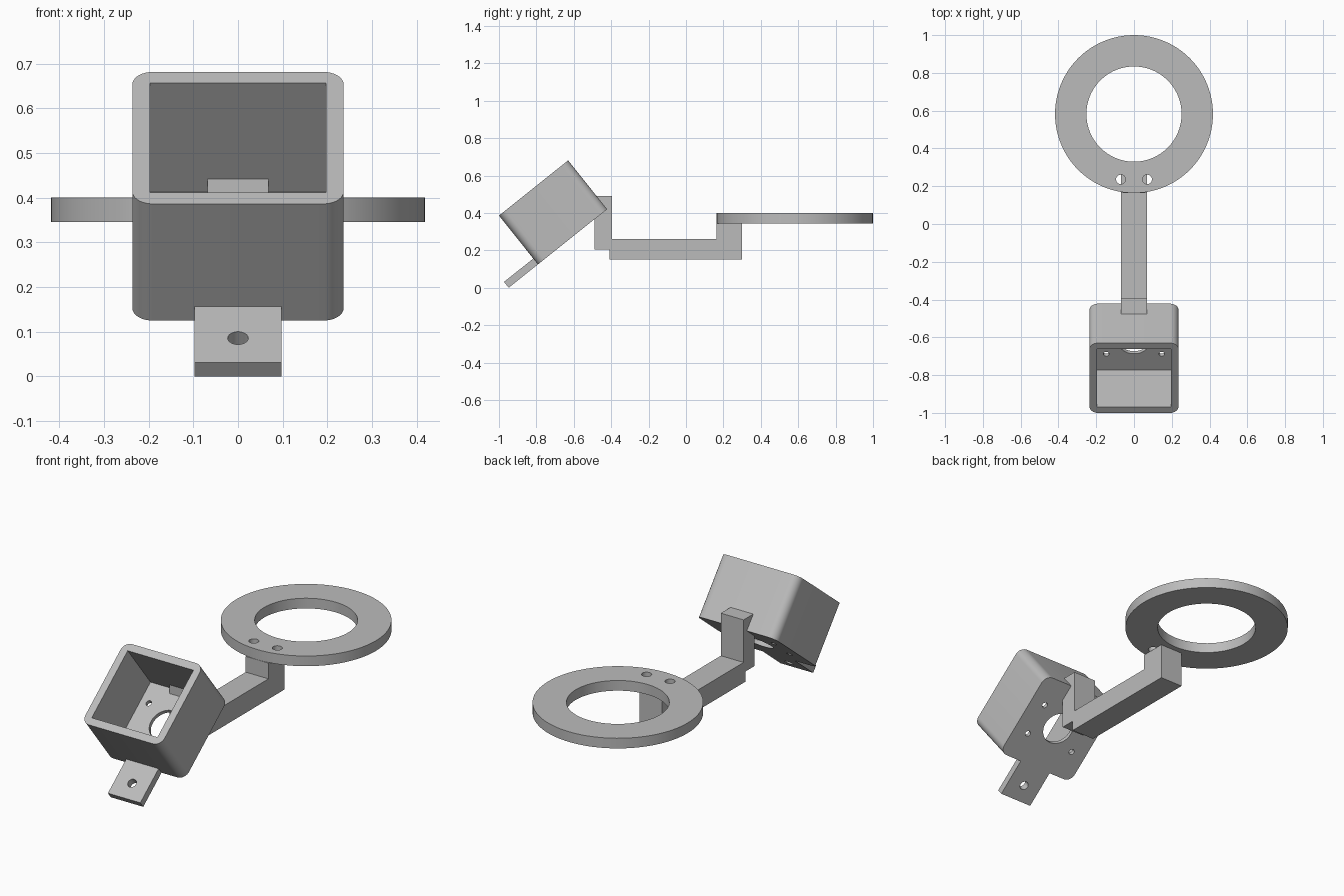
import bpy, bmesh, math
from mathutils import Matrix, Vector

if "Cube" in bpy.data.objects:
    bpy.data.objects.remove(bpy.data.objects["Cube"], do_unlink=True)

grey = bpy.data.materials.new("plain grey")
grey.use_nodes = True
grey.diffuse_color = (0.5, 0.5, 0.5, 1)
grey.node_tree.nodes["Principled BSDF"].inputs["Base Color"].default_value = (0.5, 0.5, 0.5, 1)


def arc(cx, cy, r, start=0, sweep=360, n=64):
    """Points along an arc; a full sweep gives a closed circle."""
    steps = n if sweep == 360 else n - 1
    angles = [math.radians(start + sweep * i / steps) for i in range(n)]
    return [(cx + r * math.cos(a), cy + r * math.sin(a)) for a in angles]


def rect(hw, y0, y1):
    return [(-hw, y0), (hw, y0), (hw, y1), (-hw, y1)]


def rounded_rect(hw, y0, y1, r):
    corners = [(hw - r, y0 + r, -90), (hw - r, y1 - r, 0),
               (r - hw, y1 - r, 90), (r - hw, y0 + r, 180)]
    return [p for cx, cy, a in corners for p in arc(cx, cy, r, a, 90, 10)]


def prism(name, outline, z0, z1, frame=Matrix()):
    """Extrude a flat outline from z0 to z1, then place it with a frame."""
    bm = bmesh.new()
    face = bm.faces.new([bm.verts.new((x, y, z0)) for x, y in outline])
    top = bmesh.ops.extrude_face_region(bm, geom=[face])["geom"]
    verts = [v for v in top if isinstance(v, bmesh.types.BMVert)]
    bmesh.ops.translate(bm, vec=(0, 0, z1 - z0), verts=verts)
    bmesh.ops.recalc_face_normals(bm, faces=bm.faces)
    mesh = bpy.data.meshes.new(name)
    bm.to_mesh(mesh)
    bm.free()
    mesh.materials.append(grey)
    obj = bpy.data.objects.new(name, mesh)
    obj.matrix_world = frame
    bpy.context.collection.objects.link(obj)
    return obj


def cut(obj, cutters):
    """Subtract the cutters, bake the result and remove them."""
    for c in cutters:
        c.hide_render = True
        mod = obj.modifiers.new("cut", "BOOLEAN")
        mod.operation, mod.solver, mod.object = "DIFFERENCE", "EXACT", c
    bpy.context.view_layer.update()
    graph = bpy.context.evaluated_depsgraph_get()
    baked = bpy.data.meshes.new_from_object(obj.evaluated_get(graph))
    obj.modifiers.clear()
    obj.data = baked
    for c in cutters:
        bpy.data.objects.remove(c, do_unlink=True)


def smooth(obj):
    for p in obj.data.polygons:
        p.use_smooth = True
    obj.data.set_sharp_from_angle(angle=math.radians(30))


# Tilted frame shared by the housing and its mounting tab
tilt = Matrix.Translation((0, -0.7916, 0.125)) @ Matrix.Rotation(math.radians(38.6), 4, "X")
SIZE, DEPTH, WALL, FLOOR = 0.473, 0.334, 0.04, 0.022
HALF, MID = SIZE / 2, SIZE / 2

# Open housing with a round opening and four screw holes in its floor
housing = prism("housing", rounded_rect(HALF, 0, SIZE, 0.045), 0, DEPTH, tilt)
cutters = [prism("cavity", rect(HALF - WALL, WALL, SIZE - WALL), FLOOR, DEPTH + 0.1, tilt),
           prism("floor_opening", arc(0, MID, 0.085), -0.1, 0.1, tilt)]
for sx in (-1, 1):
    for sy in (-1, 1):
        cutters.append(prism("screw_hole", arc(sx * 0.147, MID + sy * 0.087, 0.015, n=24),
                             -0.1, 0.1, tilt))
cut(housing, cutters)

# Mounting tab below the housing
tab = prism("mounting_tab", rect(0.097, -0.2, 0.02), 0, 0.04, tilt)
cut(tab, [prism("tab_hole", arc(0, -0.113, 0.023, n=32), -0.1, 0.1, tilt)])

# Stepped arm: side profile extruded across the width
side = Matrix(((0, 0, 1, 0), (1, 0, 0, 0), (0, 1, 0, 0), (0, 0, 0, 1)))
profile = [(-0.49, 0.205), (-0.41, 0.205), (-0.41, 0.15), (0.3, 0.15), (0.3, 0.345),
           (0.163, 0.345), (0.163, 0.26), (-0.395, 0.26), (-0.395, 0.49), (-0.49, 0.49)]
arm = prism("arm", profile, -0.068, 0.068, side)

# Flat ring with two holes above the arm
ring = prism("ring", arc(0, 0.582, 0.418, n=96), 0.345, 0.4)
cutters = [prism("ring_opening", arc(0, 0.582, 0.252, n=96), 0.2, 0.5)]
for sx in (-1, 1):
    cutters.append(prism("ring_hole", arc(sx * 0.07, 0.236, 0.025, n=32), 0.2, 0.5))
cut(ring, cutters)

for part in (housing, tab, ring):
    smooth(part)
